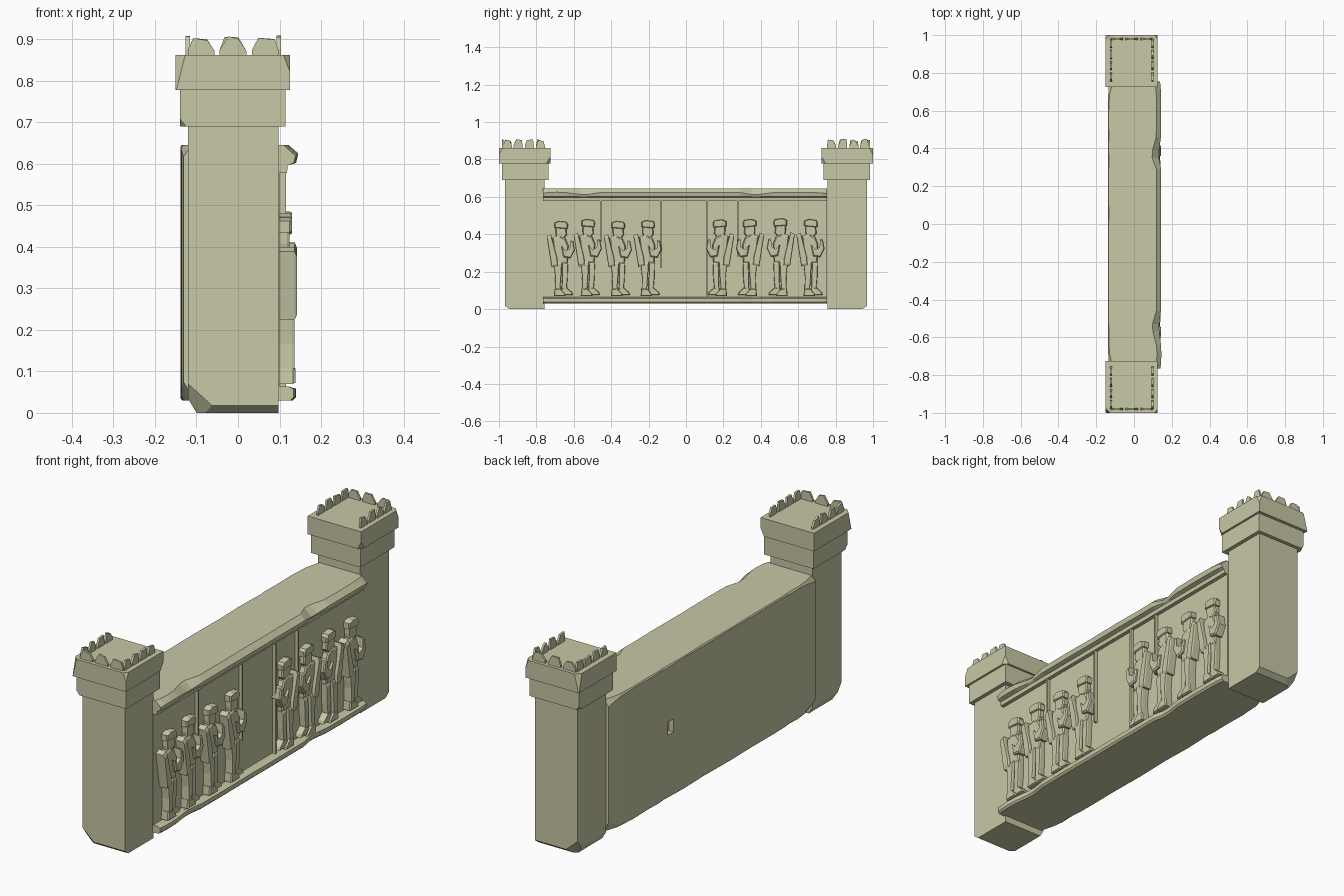
import bpy, bmesh, random
from mathutils import Vector

random.seed(4)
stone = bpy.data.materials.new("sandstone")
stone.diffuse_color = (0.58, 0.58, 0.38, 1)


def finish(bm, name):
    bmesh.ops.recalc_face_normals(bm, faces=bm.faces)
    me = bpy.data.meshes.new(name)
    bm.to_mesh(me)
    bm.free()
    ob = bpy.data.objects.new(name, me)
    me.materials.append(stone)
    bpy.context.collection.objects.link(ob)
    return ob


def loft(bm, rings):
    """Skin equal-length rings of points and cap both ends."""
    vs = [[bm.verts.new(p) for p in r] for r in rings]
    n = len(vs[0])
    for a, b in zip(vs, vs[1:]):
        for i in range(n):
            bm.faces.new((a[i], a[(i + 1) % n], b[(i + 1) % n], b[i]))
    bm.faces.new(vs[0])
    bm.faces.new(vs[-1])


def block(name, lo, hi, chips=(), bevel=0.0):
    """Box with corners sliced off; each chip is (point, outward normal)."""
    bm = bmesh.new()
    loft(bm, [[(lo[0], lo[1], z), (hi[0], lo[1], z), (hi[0], hi[1], z), (lo[0], hi[1], z)]
              for z in (lo[2], hi[2])])
    if bevel:
        bmesh.ops.bevel(bm, geom=bm.edges[:], offset=bevel, segments=1, affect='EDGES')
    for co, no in chips:
        r = bmesh.ops.bisect_plane(bm, geom=bm.verts[:] + bm.edges[:] + bm.faces[:],
                                   plane_co=co, plane_no=no, clear_outer=True)
        cut = [e for e in r["geom_cut"] if isinstance(e, bmesh.types.BMEdge)]
        bmesh.ops.holes_fill(bm, edges=cut)
    return finish(bm, name)


# Two end pillars with collar, cap and thin jagged merlons
def span(s, a, b):
    return (a, b) if s > 0 else (-b, -a)


for s, side in ((-1, "front"), (1, "rear")):
    y0, y1 = span(s, 0.757, 0.968)
    block(side + "_pillar_shaft", (-0.12, y0, 0), (0.097, y1, 0.70),
          [((-0.12, s * 0.968, 0.07), (-0.5, s * 0.75, -0.55)),
           ((0, s * 0.968, 0.018), (0, s * 0.6, -0.8)),
           ((-0.10, s * 0.9, 0), (-0.85, 0, -0.5))])
    y0, y1 = span(s, 0.735, 0.985)
    block(side + "_pillar_collar", (-0.14, y0, 0.69), (0.115, y1, 0.78),
          [((-0.125, s * 0.985, 0.69), (-1, s * 0.8, -0.8))])
    y0, y1 = span(s, 0.725, 1.0)
    block(side + "_pillar_cap", (-0.15, y0, 0.778), (0.125, y1, 0.862),
          [((-0.143, s * 1.0, 0.8), (-1, s * 1.0, 0.25)),
           ((0.118, s * 1.0, 0.84), (1, s * 0.8, 0.4)),
           ((0.113, s * 0.725, 0.79), (1, -s * 0.8, -0.5))])

    bm = bmesh.new()

    def merlon(along_x, c, at, w):
        j = lambda: random.uniform(-0.007, 0.007)
        prof = [(-w, 0.855), (w, 0.855), (w, 0.872), (w * 0.6 + j(), 0.903 + j()),
                (-w * 0.55 + j(), 0.905 + j() * 0.5), (-w, 0.875)]
        if along_x:
            loft(bm, [[(c + u, at + t, z) for u, z in prof] for t in (-0.005, 0.005)])
        else:
            loft(bm, [[(at + t, c + u, z) for u, z in prof] for t in (-0.005, 0.005)])

    for x in (-0.089, -0.012, 0.066):
        merlon(True, x, s * 0.98, 0.032)
    for x in (-0.121, 0.098):
        for y in (0.778, 0.838, 0.898, 0.955):
            merlon(False, s * y, x, 0.024)
    finish(bm, side + "_pillar_merlons")

# Wall slab: a C-shaped section with worn edges, lofted along y
stations = [(-0.765, .028, .012), (-0.74, .022, .004), (-0.69, .012, .0), (-0.64, .007, .004),
            (-0.57, .009, .022), (-0.53, .006, .024), (-0.46, .005, .004), (-0.3, .006, .002),
            (-0.12, .004, .004), (0.06, .007, .002), (0.2, .004, .004), (0.29, .006, .003),
            (0.35, .008, .026), (0.39, .005, .024), (0.46, .007, .005), (0.58, .005, .002),
            (0.68, .010, .004), (0.73, .022, .008), (0.755, .030, .016)]
rings = []
for y, c, f in stations:
    g = f * 0.5
    section = [(-0.14 + c, 0.645), (-0.14 + c * 0.3, 0.645 - c), (-0.14 + c * 0.3, 0.03 + c * 1.6),
               (-0.14 + c * 1.3, 0.03), (0.132 - g, 0.03), (0.14 - g, 0.038), (0.14 - g, 0.058),
               (0.12, 0.064), (0.1, 0.064), (0.1, 0.578), (0.118, 0.578), (0.12, 0.596),
               (0.14 - g, 0.602), (0.145 - g, 0.625 - g), (0.122 - f, 0.645)]
    rings.append([(x, y, z) for x, z in section])
bm = bmesh.new()
loft(bm, rings)
wall = finish(bm, "wall_slab")

# Small chipped hole in the back face
hole = block("hole_cutter", (-0.2, 0.29, 0.325), (-0.115, 0.33, 0.385))
hole.hide_render = True
hole.hide_set(True)
cut = wall.modifiers.new("chip", 'BOOLEAN')
cut.object = hole
cut.solver = 'EXACT'

# Thin upright dividers on the panel
for i, (y, z0) in enumerate(((-0.455, 0.36), (-0.133, 0.22), (0.113, 0.06), (0.278, 0.28))):
    block(f"panel_divider_{i}", (0.095, y - 0.004, z0), (0.116, y + 0.004, 0.58))

# Relief figures: outlines in (sideways, up), and how far each part stands out
parts = [
    (0.130, [(-.036, .448), (.034, .442), (.036, .468), (.028, .480), (-.012, .485), (-.036, .476)]),  # hat
    (0.124, [(-.024, .39), (.010, .385), (.030, .408), (.026, .446), (-.030, .452), (-.030, .42)]),    # head
    (0.128, [(-.048, .395), (-.01, .405), (.022, .39), (.038, .35), (.034, .25), (-.032, .235)]),     # torso
    (0.142, [(-.078, .400), (-.055, .412), (-.022, .28), (-.018, .235), (-.052, .23)]),               # sleeve
    (0.141, [(.0, .345), (.022, .318), (.048, .335), (.050, .378), (.064, .375),
             (.073, .325), (.050, .278), (.012, .285)]),                                              # bent arm
    (0.136, [(-.04, .25), (.004, .26), (.0, .18), (-.006, .10), (-.034, .10), (-.032, .17)]),         # back leg
    (0.128, [(.006, .26), (.036, .25), (.034, .17), (.028, .10), (.002, .10)]),                       # front leg
    (0.138, [(-.040, .07), (.022, .07), (.020, .082), (-.004, .108), (-.036, .11)]),                  # back foot
    (0.130, [(.0, .076), (.062, .076), (.058, .09), (.030, .115), (.0, .112)]),                       # front foot
]
figures = [(-0.667, 1, .965), (-0.523, 1, .99), (-0.362, 1, .965), (-0.203, 1, .975),
           (0.180, -1, .985), (0.340, -1, .99), (0.504, -1, 1.0), (0.668, 1, .99)]
for i, (yc, face, h) in enumerate(figures):
    bm = bmesh.new()
    for x, pts in parts:
        mid = sum((Vector(p) for p in pts), Vector((0, 0))) / len(pts)
        rings = []
        for px, k in ((0.095, 1.0), (x - 0.006, 1.0), (x, 0.86)):
            q = [mid + (Vector(p) - mid) * k for p in pts]
            rings.append([(px, yc + face * u, 0.07 + (z - 0.07) * h) for u, z in q])
        loft(bm, rings)
    finish(bm, f"relief_figure_{i}")
